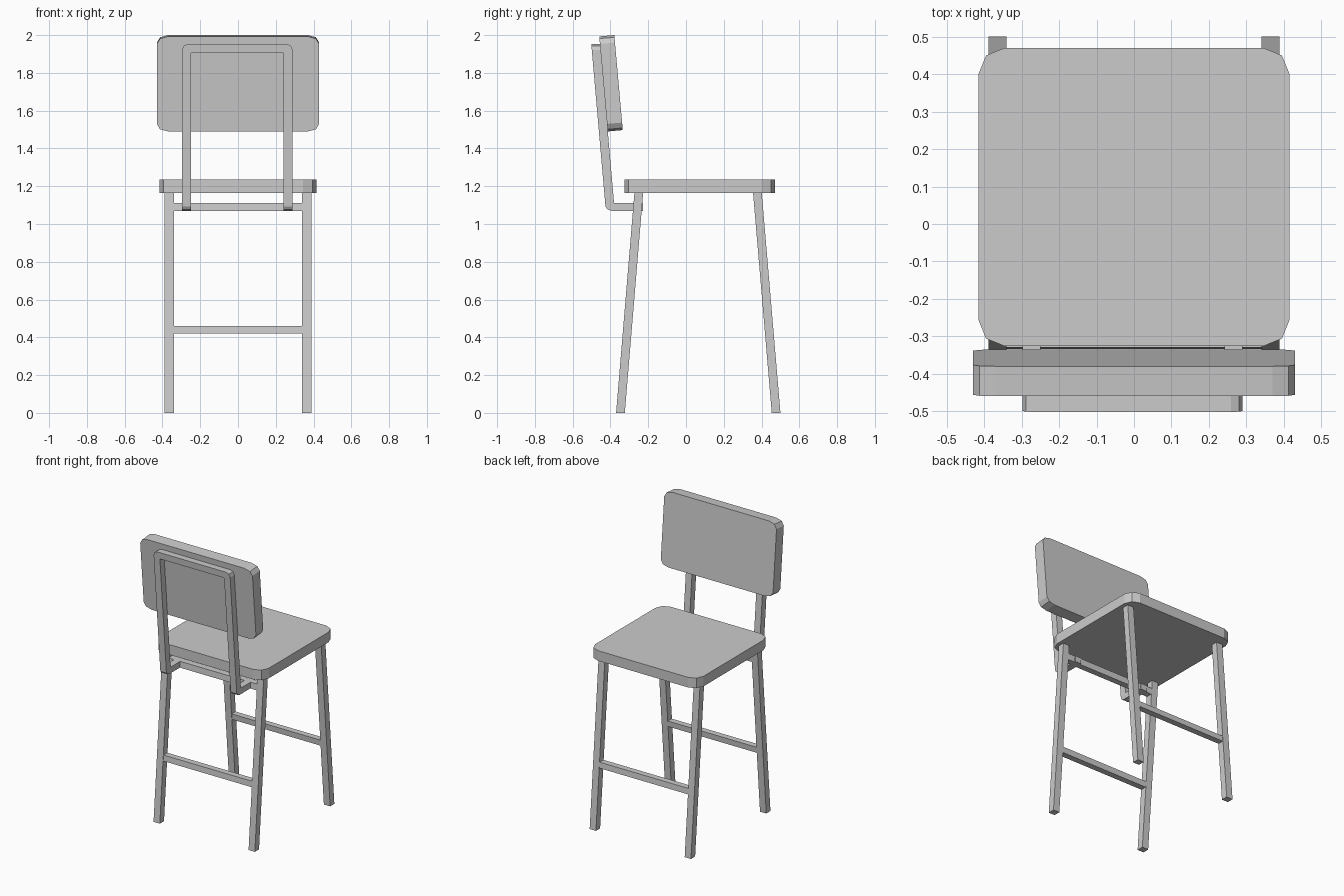
import bpy, bmesh, math
from mathutils import Vector

if "Cube" in bpy.data.objects:
    bpy.data.objects.remove(bpy.data.objects["Cube"])


def prism(name, profile, w0, w1, place):
    """Extrude a 2D profile from w0 to w1; place(u, v, w) maps it to 3D."""
    bm = bmesh.new()
    face = bm.faces.new([bm.verts.new(place(u, v, w0)) for u, v in profile])
    shift = Vector(place(0, 0, w1)) - Vector(place(0, 0, w0))
    ext = bmesh.ops.extrude_face_region(bm, geom=[face], use_keep_orig=True)
    moved = [g for g in ext["geom"] if isinstance(g, bmesh.types.BMVert)]
    bmesh.ops.translate(bm, verts=moved, vec=shift)
    bmesh.ops.recalc_face_normals(bm, faces=bm.faces)
    mesh = bpy.data.meshes.new(name)
    bm.to_mesh(mesh)
    bm.free()
    obj = bpy.data.objects.new(name, mesh)
    bpy.context.collection.objects.link(obj)
    return obj


def rounded_rect(hu, hv, ru, rv):
    """Rectangle whose corners are rounded with two segments."""
    k = 0.29
    quarter = [(hu, hv - rv), (hu - k * ru, hv - k * rv), (hu - ru, hv)]
    pts = []
    for su, sv in ((1, 1), (-1, 1), (-1, -1), (1, -1)):
        part = [(u * su, v * sv) for u, v in quarter]
        pts += part if su * sv > 0 else part[::-1]
    return pts


def side(u, v, w):          # profile in y-z, extruded along x
    return (w, u, v)


# Seat
prism("seat", rounded_rect(0.415, 0.398, 0.07, 0.07), 1.165, 1.235,
      lambda u, v, w: (u, v + 0.072, w))

# Backrest panel, leaning back
tilt = math.radians(5.1)
s, c = math.sin(tilt), math.cos(tilt)
prism("backrest", rounded_rect(0.43, 0.2525, 0.06, 0.04), -0.04, 0.04,
      lambda u, v, w: (u, -0.397 - v * s + w * c, 1.745 + v * c + w * s))

# Splayed legs and the rungs between each pair
for label, y_top, y_bot in (("front", 0.378, 0.477), ("back", -0.25, -0.347)):
    def leg_y(z):
        return y_bot + (y_top - y_bot) * z / 1.165

    def slanted(z0, z1, h):
        return [(leg_y(z0) - h, z0), (leg_y(z0) + h, z0),
                (leg_y(z1) + h, z1), (leg_y(z1) - h, z1)]

    for x, hand in ((-0.364, "left"), (0.364, "right")):
        prism(f"{label}_leg_{hand}", slanted(0, 1.165, 0.023), x - 0.024, x + 0.024, side)
    prism(f"{label}_rung", slanted(0.42, 0.46, 0.021), -0.34, 0.34, side)
    if label == "back":
        prism("back_upper_rail", slanted(1.07, 1.112, 0.021), -0.34, 0.34, side)

# Backrest frame: an upside-down U, leaning back
XC, OUT, INN, Z0, Z1 = -0.004, 0.293, 0.246, 1.112, 1.952
half = [(INN, 1.906), (INN, Z0), (OUT, Z0), (OUT, Z1 - 0.03),
        (OUT - 0.009, Z1 - 0.009), (OUT - 0.03, Z1)]
u_shape = half + [(-u, v) for u, v in half[::-1]]
lean = 0.0875
prism("back_frame", u_shape, -0.428, -0.381,
      lambda u, v, w: (u + XC, w - (v - Z0) * lean, v))

# Bent feet joining the frame to the back rail
foot = [(-0.228, 1.07), (-0.395, 1.07), (-0.416, 1.077), (-0.426, 1.092),
        (-0.428, Z0), (-0.381, Z0), (-0.228, Z0)]
for hand, x in (("left", -1), ("right", 1)):
    a, b = sorted((x * INN + XC, x * OUT + XC))
    prism(f"frame_foot_{hand}", foot, a, b, side)
